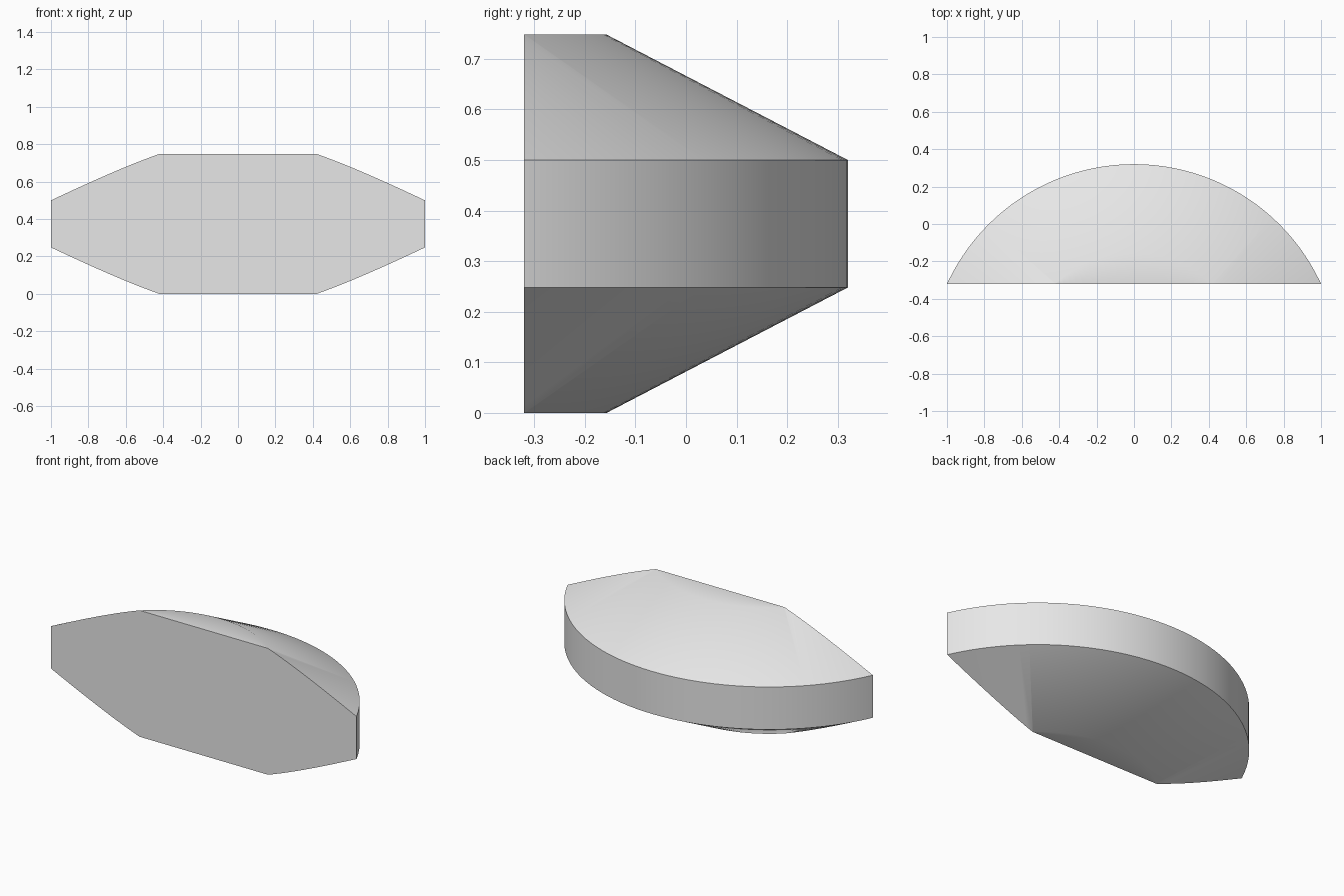
import bpy, bmesh, math
from mathutils import Vector

cube = bpy.data.objects.get("Cube")
if cube:
    bpy.data.objects.remove(cube, do_unlink=True)

# Bevelled disc dimensions, with the axis lying in front of the cut face
AXIS_Y, CUT_Y = -0.781, -0.32
R_OUT, R_IN = 1.101, 0.624
HEIGHT, LOW, HIGH = 0.748, 0.248, 0.50
SEGMENTS = 128

grey = bpy.data.materials.new("light grey")
grey.use_nodes = True
colour = (0.8, 0.8, 0.8, 1)
grey.diffuse_color = colour
grey.node_tree.nodes["Principled BSDF"].inputs["Base Color"].default_value = colour

# Revolve the half profile around the axis
bm = bmesh.new()
profile = [(0, 0), (R_IN, 0), (R_OUT, LOW), (R_OUT, HIGH), (R_IN, HEIGHT), (0, HEIGHT)]
verts = [bm.verts.new((r, AXIS_Y, z)) for r, z in profile]
edges = [bm.edges.new(pair) for pair in zip(verts, verts[1:])]
bmesh.ops.spin(bm, geom=verts + edges, cent=(0, AXIS_Y, 0), axis=(0, 0, 1),
               angle=math.tau, steps=SEGMENTS)
bmesh.ops.remove_doubles(bm, verts=bm.verts, dist=0.0001)

# Slice off the front and close the flat face
cut = bmesh.ops.bisect_plane(bm, geom=bm.verts[:] + bm.edges[:] + bm.faces[:],
                             plane_co=Vector((0, CUT_Y, 0)), plane_no=Vector((0, 1, 0)),
                             clear_inner=True)
rim = [e for e in cut["geom_cut"] if isinstance(e, bmesh.types.BMEdge)]
bmesh.ops.contextual_create(bm, geom=rim)
bmesh.ops.recalc_face_normals(bm, faces=bm.faces)

mesh = bpy.data.meshes.new("bevelled_disc_segment")
bm.to_mesh(mesh)
bm.free()
mesh.materials.append(grey)
segment = bpy.data.objects.new("bevelled_disc_segment", mesh)
bpy.context.collection.objects.link(segment)

# Smooth the gentle upper and lower bevels, keep the side and cut edges sharp
bpy.ops.object.select_all(action="DESELECT")
segment.select_set(True)
bpy.context.view_layer.objects.active = segment
bpy.ops.object.shade_smooth_by_angle(angle=math.radians(30))
